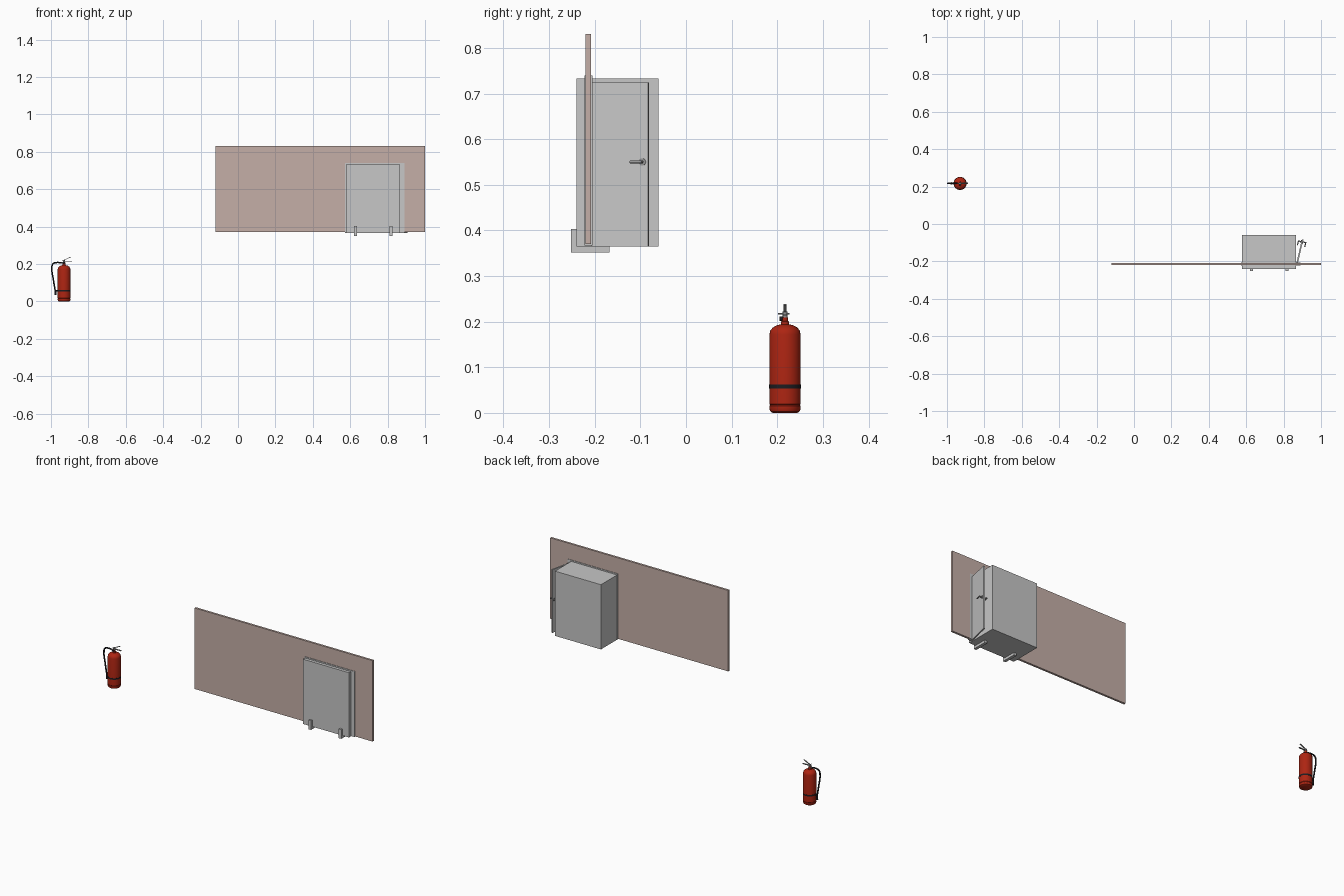
import bpy, math
from mathutils import Vector, Matrix

cube = bpy.data.objects.get("Cube")
if cube:
    bpy.data.objects.remove(cube, do_unlink=True)


def material(name, r, g, b):
    m = bpy.data.materials.new(name)
    m.use_nodes = True
    m.diffuse_color = (r, g, b, 1)
    m.node_tree.nodes["Principled BSDF"].inputs["Base Color"].default_value = (r, g, b, 1)
    return m


wall_mat = material("wall pink", 0.56, 0.43, 0.39)
grey = material("cabinet grey", 0.57, 0.57, 0.57)
metal = material("handle metal", 0.3, 0.3, 0.3)
red = material("extinguisher red", 0.42, 0.018, 0.006)
black = material("rubber black", 0.012, 0.012, 0.015)


def finish(ob, name, mat, smooth=False):
    ob.name = name
    ob.data.materials.append(mat)
    if smooth:
        bpy.ops.object.shade_smooth_by_angle(angle=math.radians(35))
    return ob


def box(name, mat, lo, hi):
    """Box between two opposite corners."""
    lo, hi = Vector(lo), Vector(hi)
    bpy.ops.mesh.primitive_cube_add(size=1)
    ob = bpy.context.object
    ob.data.transform(Matrix.Translation((lo + hi) / 2) @ Matrix.Diagonal((*(hi - lo), 1)))
    return finish(ob, name, mat)


def rod(name, mat, a, b, r1, r2=None, sides=16):
    """Round bar from a to b, tapered when r2 is given."""
    a, b = Vector(a), Vector(b)
    bpy.ops.mesh.primitive_cone_add(vertices=sides, radius1=r1,
                                    radius2=r1 if r2 is None else r2, depth=(b - a).length)
    ob = bpy.context.object
    turn = (b - a).to_track_quat('Z', 'Y').to_matrix().to_4x4()
    ob.data.transform(Matrix.Translation((a + b) / 2) @ turn)
    return finish(ob, name, mat, True)


def lathe(name, mat, profile, centre, sides=32):
    """Surface of revolution around a vertical axis."""
    verts, faces = [], []
    for r, z in profile:
        for i in range(sides):
            t = 2 * math.pi * i / sides
            verts.append((r * math.cos(t), r * math.sin(t), z))
    for k in range(len(profile) - 1):
        for i in range(sides):
            j = (i + 1) % sides
            faces.append((k * sides + i, k * sides + j, (k + 1) * sides + j, (k + 1) * sides + i))
    faces.append(tuple(reversed(range(sides))))
    faces.append(tuple(range(len(verts) - sides, len(verts))))
    me = bpy.data.meshes.new(name)
    me.from_pydata(verts, [], faces)
    ob = bpy.data.objects.new(name, me)
    ob.location = centre
    bpy.context.collection.objects.link(ob)
    bpy.ops.object.select_all(action='DESELECT')
    ob.select_set(True)
    bpy.context.view_layer.objects.active = ob
    return finish(ob, name, mat, True)


def tube(name, mat, points, radius):
    """Smooth hose through the points."""
    cu = bpy.data.curves.new(name, 'CURVE')
    cu.dimensions = '3D'
    cu.bevel_depth = radius
    cu.bevel_resolution = 3
    cu.use_fill_caps = True
    sp = cu.splines.new('BEZIER')
    sp.bezier_points.add(len(points) - 1)
    for bp, p in zip(sp.bezier_points, points):
        bp.co = p
        bp.handle_left_type = bp.handle_right_type = 'AUTO'
    cu.materials.append(mat)
    ob = bpy.data.objects.new(name, cu)
    bpy.context.collection.objects.link(ob)
    return ob


# Wall panel, with the cabinet passing through it
box("wall_panel", wall_mat, (-0.12, -0.22, 0.37), (1, -0.208, 0.83))
box("cabinet_body", grey, (0.577, -0.24, 0.365), (0.866, -0.06, 0.733))
box("cabinet_frame", grey, (0.573, -0.223, 0.367), (0.889, -0.205, 0.74))

# Angle brackets under the cabinet
for side, x in (("right", 0.628), ("left", 0.818)):
    box(f"{side}_bracket_foot", grey, (x - 0.008, -0.252, 0.351), (x + 0.008, -0.168, 0.365))
    box(f"{side}_bracket_lip", grey, (x - 0.008, -0.252, 0.351), (x + 0.008, -0.24, 0.403))

# Door standing ajar on the cabinet's left side, built closed and swung on its hinge
door_parts = [box("cabinet_door", grey, (-0.004, 0, 0.365), (0.004, 0.127, 0.724))]
spindle_y, spindle_z = 0.114, 0.55
for side, s in (("outer", 1), ("inner", -1)):
    tip = (s * 0.02, spindle_y, spindle_z)
    door_parts += [
        rod(f"{side}_rosette", metal, (s * 0.003, spindle_y, spindle_z),
            (s * 0.007, spindle_y, spindle_z), 0.008),
        rod(f"{side}_spindle", metal, (0, spindle_y, spindle_z), tip, 0.003),
        rod(f"{side}_lever", metal, (s * 0.02, spindle_y + 0.003, spindle_z),
            (s * 0.02, spindle_y - 0.024, spindle_z), 0.003)]
swing = Matrix.Translation((0.873, -0.206, 0)) @ Matrix.Rotation(math.radians(-13), 4, 'Z')
for part in door_parts:
    part.data.transform(swing)

# Extinguisher bottle
cx, cy = -0.93, 0.217
R = 0.034
lathe("bottle", red, [(0.027, 0), (0.032, 0.003), (R, 0.008), (R, 0.015), (0.0325, 0.017),
                      (R, 0.019), (R, 0.172), (0.0325, 0.18), (0.027, 0.187), (0.018, 0.192),
                      (0.009, 0.194), (0.009, 0.2), (0.007, 0.201)], (cx, cy, 0))
lathe("bottle_band", black, [(R - 0.001, 0.054), (R + 0.001, 0.054),
                             (R + 0.001, 0.062), (R - 0.001, 0.062)], (cx, cy, 0))

# Valve, gauge and squeeze levers
rod("valve_neck", red, (cx, cy, 0.198), (cx, cy, 0.209), 0.007)
rod("valve_body", metal, (cx, cy, 0.207), (cx, cy, 0.222), 0.005)
rod("gauge", black, (cx, cy - 0.012, 0.206), (cx, cy, 0.206), 0.005)
rod("hose_outlet", metal, (cx, cy, 0.206), (cx - 0.018, cy, 0.206), 0.0035)
box("carry_handle", metal, (cx - 0.006, cy - 0.004, 0.213), (cx + 0.043, cy + 0.004, 0.216))
lever = box("squeeze_lever", metal, (-0.006, -0.003, -0.0015), (0.044, 0.003, 0.0015))
lever.data.transform(Matrix.Translation((cx - 0.004, cy, 0.219))
                     @ Matrix.Rotation(math.radians(-25), 4, 'Y'))
rod("safety_pin", metal, (cx, cy - 0.015, 0.217), (cx, cy + 0.01, 0.217), 0.0015)

# Hose and nozzle
tube("hose", black, [(cx - 0.015, cy, 0.206), (cx - 0.04, cy, 0.208), (cx - 0.06, cy, 0.2),
                     (cx - 0.065, cy, 0.175), (cx - 0.057, cy, 0.115),
                     (cx - 0.047, cy, 0.055)], 0.0042)
rod("nozzle", black, (cx - 0.047, cy, 0.06), (cx - 0.046, cy, 0.034), 0.0045, 0.0065)
rod("hose_clip", black, (cx - R + 0.003, cy, 0.058), (cx - 0.047, cy, 0.058), 0.004)
